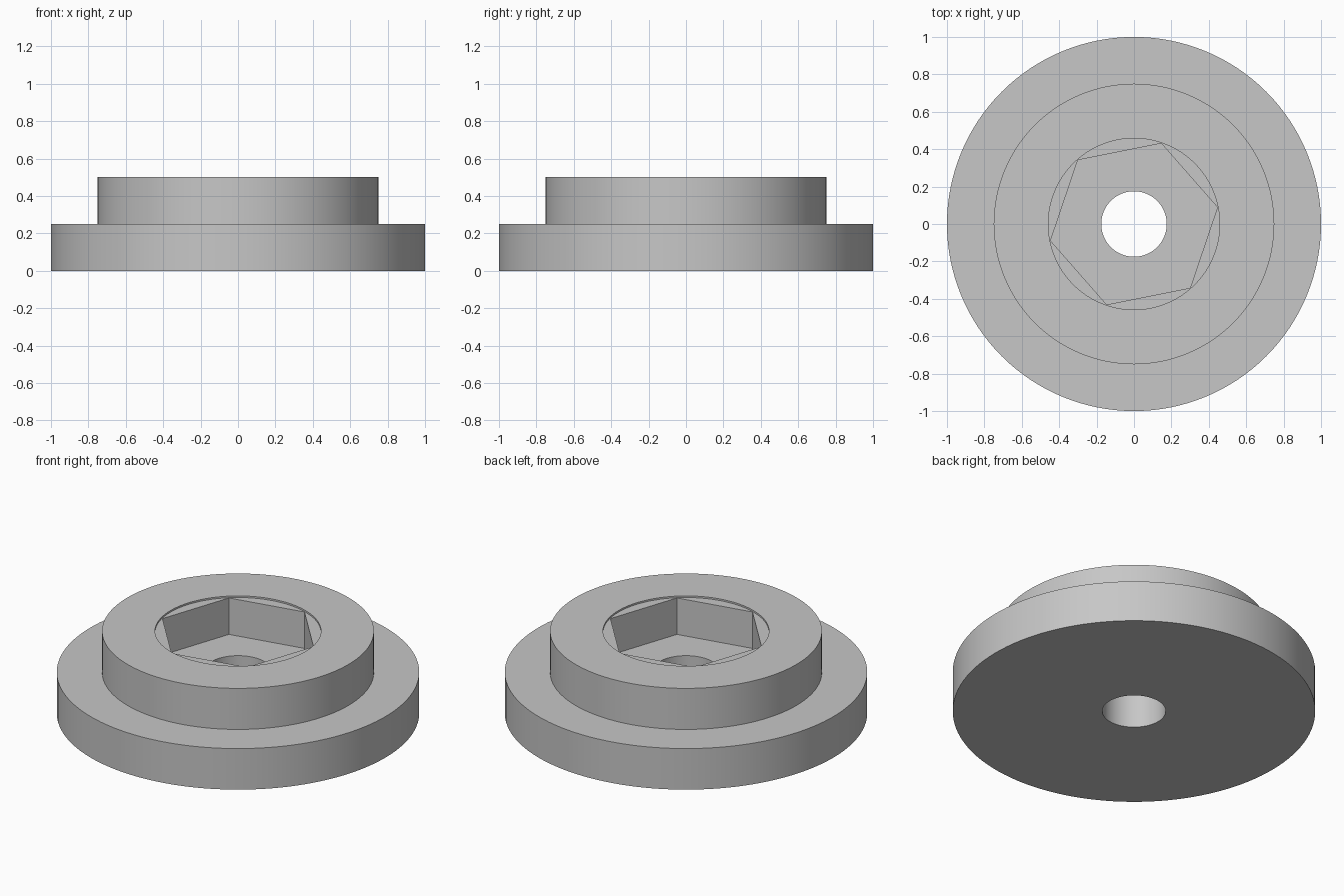
import bpy
import bmesh
from math import radians, tau
from mathutils import Matrix

cube = bpy.data.objects.get("Cube")
if cube:
    bpy.data.objects.remove(cube, do_unlink=True)

SEGMENTS = 128
HOLE_R, BORE_R, HEX_R = 0.175, 0.458, 0.455
TOP, SHELF, FLOOR = 0.5, 0.49, 0.268

grey = bpy.data.materials.new("plain grey")
grey.use_nodes = True
grey.diffuse_color = (0.57, 0.57, 0.57, 1)
grey.node_tree.nodes["Principled BSDF"].inputs["Base Color"].default_value = grey.diffuse_color


def add_object(name, bm):
    bmesh.ops.recalc_face_normals(bm, faces=bm.faces)
    mesh = bpy.data.meshes.new(name)
    bm.to_mesh(mesh)
    bm.free()
    mesh.materials.append(grey)
    obj = bpy.data.objects.new(name, mesh)
    bpy.context.collection.objects.link(obj)
    return obj


# Stepped collar: closed profile turned around z, with through hole and shallow round recess
profile = [(HOLE_R, 0), (1, 0), (1, 0.25), (0.75, 0.25), (0.75, TOP),
           (BORE_R, TOP), (BORE_R, SHELF), (HOLE_R, SHELF), (HOLE_R, FLOOR)]
bm = bmesh.new()
points = [bm.verts.new((r, 0, z)) for r, z in profile]
edges = [bm.edges.new((a, b)) for a, b in zip(points, points[1:] + points[:1])]
bmesh.ops.spin(bm, geom=points + edges, cent=(0, 0, 0), axis=(0, 0, 1),
               angle=tau, steps=SEGMENTS, use_merge=True)
bmesh.ops.remove_doubles(bm, verts=bm.verts, dist=0.0001)
collar = add_object("flanged_collar", bm)

# Hexagonal nut pocket, sunk below the recess
bm = bmesh.new()
depth = 0.6 - FLOOR
bmesh.ops.create_cone(
    bm, cap_ends=True, segments=6, radius1=HEX_R, radius2=HEX_R, depth=depth,
    matrix=Matrix.Translation((0, 0, FLOOR + depth / 2)))
# Turn the first corner to its angle around z
corner = max(bm.verts, key=lambda v: v.co.x)
turn = radians(11.3) - corner.co.to_2d().angle_signed((1, 0))
bmesh.ops.rotate(bm, verts=bm.verts, cent=(0, 0, 0), matrix=Matrix.Rotation(turn, 3, "Z"))
cutter = add_object("hex_pocket_cutter", bm)
cutter.hide_render = True

pocket = collar.modifiers.new("hex_pocket", "BOOLEAN")
pocket.operation = "DIFFERENCE"
pocket.solver = "EXACT"
pocket.object = cutter

# Apply the cut, drop the cutter and smooth the round walls
bpy.ops.object.select_all(action="DESELECT")
collar.select_set(True)
bpy.context.view_layer.objects.active = collar
bpy.ops.object.modifier_apply(modifier=pocket.name)
bpy.data.objects.remove(cutter, do_unlink=True)
bpy.ops.object.shade_smooth_by_angle(angle=radians(30))
